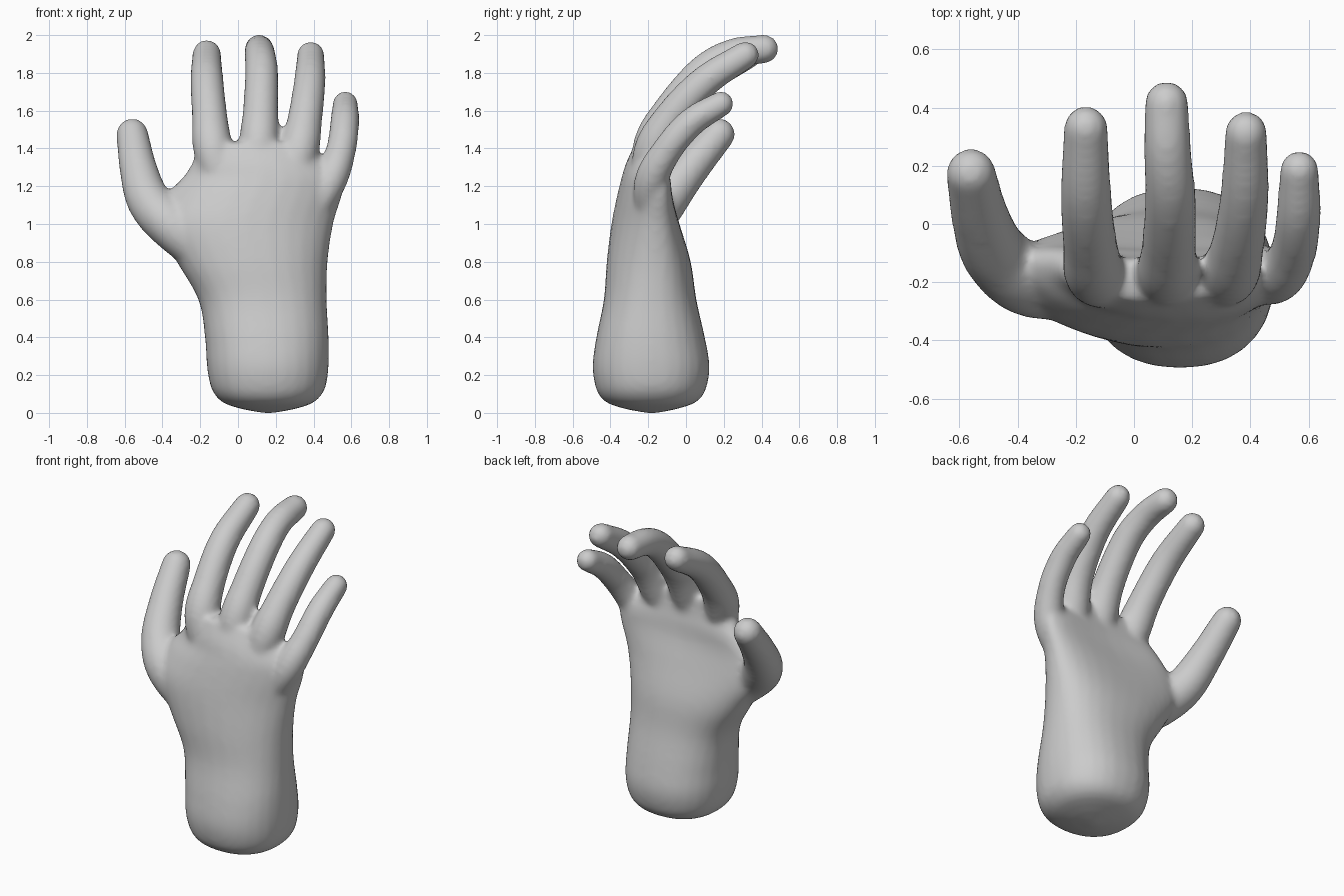
import bpy
import bmesh
import math
from mathutils import Vector

cube = bpy.data.objects.get("Cube")
if cube:
    bpy.data.objects.remove(cube, do_unlink=True)

skin = bpy.data.materials.new("light grey")
skin.use_nodes = True
skin.diffuse_color = (0.6, 0.6, 0.6, 1)
skin.node_tree.nodes["Principled BSDF"].inputs["Base Color"].default_value = (0.6, 0.6, 0.6, 1)

SIDES = 28
bm = bmesh.new()


def loft(rings):
    """Closed skin over a stack of equal rings."""
    rows = [[bm.verts.new(p) for p in ring] for ring in rings]
    for a, b in zip(rows, rows[1:]):
        for i in range(SIDES):
            j = (i + 1) % SIDES
            bm.faces.new((a[i], a[j], b[j], b[i]))
    bm.faces.new(rows[0][::-1])
    bm.faces.new(rows[-1])


def spline(keys, steps=6):
    """Smooth interpolation through keys of any length."""
    keys = [Vector(k) for k in keys]
    pts = [keys[0] * 2 - keys[1]] + keys + [keys[-1] * 2 - keys[-2]]
    out = []
    for a, b, c, d in zip(pts, pts[1:], pts[2:], pts[3:]):
        for s in range(steps):
            t = s / steps
            out.append((b * 2 + (c - a) * t + (a * 2 - b * 5 + c * 4 - d) * t ** 2
                        + (b * 3 - a - c * 3 + d) * t ** 3) / 2)
    return out + [keys[-1]]


def section(z, x0, x1, y0, y1, arch):
    """Rounded cross-section, its sides curling forward to the palm."""
    ring = []
    for i in range(SIDES):
        a = math.tau * i / SIDES
        c, s = math.cos(a), math.sin(a)
        u = math.copysign(abs(c) ** 0.88, c)
        v = math.copysign(abs(s) ** 0.88, s)
        ring.append(((x0 + x1) / 2 + u * (x1 - x0) / 2,
                     (y0 + y1) / 2 + v * (y1 - y0) / 2 + arch * u * u, z))
    return ring


def digit(keys):
    """Tapered tube with a round tip; each key is x, y, z, radius."""
    pts = spline(keys)
    tip, back = pts[-1], pts[-2]
    direction = (tip.xyz - back.xyz).normalized()
    centres = [(p.xyz, p.w) for p in pts]
    for k in range(1, 7):
        a = k * math.pi / 12.5
        centres.append((tip.xyz + direction * tip.w * math.sin(a), tip.w * math.cos(a)))
    rings = []
    for n, (p, r) in enumerate(centres):
        ahead = centres[min(n + 1, len(centres) - 1)][0]
        t = (ahead - centres[max(n - 1, 0)][0]).normalized()
        u = Vector((1, 0, 0))
        u = (u - t * u.dot(t)).normalized()
        v = t.cross(u)
        rings.append([p + r * (u * math.cos(math.tau * i / SIDES)
                               + v * math.sin(math.tau * i / SIDES)) for i in range(SIDES)])
    loft(rings)


# Wrist and palm: z, x range, y range, arch
loft([section(*s) for s in [(0.0, 0.13, 0.19, -0.21, -0.15, 0)] + spline([
    (0.018, 0.03, 0.29, -0.31, -0.06, 0),
    (0.045, -0.06, 0.38, -0.4, 0.03, 0),
    (0.08, -0.11, 0.43, -0.45, 0.08, 0),
    (0.14, -0.145, 0.465, -0.48, 0.11, 0),
    (0.25, -0.165, 0.48, -0.495, 0.125, 0),
    (0.4, -0.175, 0.48, -0.475, 0.1, 0),
    (0.6, -0.21, 0.47, -0.435, 0.055, 0.01),
    (0.8, -0.325, 0.475, -0.42, 0.025, 0.03),
    (1.0, -0.43, 0.505, -0.395, -0.035, 0.06),
    (1.15, -0.38, 0.55, -0.365, -0.08, 0.08),
    (1.25, -0.29, 0.55, -0.34, -0.095, 0.08),
    (1.33, -0.24, 0.46, -0.315, -0.11, 0.05),
    (1.43, -0.18, 0.36, -0.265, -0.12, 0.02)], 4)])

# Thumb
digit([(-0.1, -0.2, 0.78, 0.11), (-0.34, -0.2, 0.98, 0.125), (-0.47, -0.11, 1.12, 0.117),
       (-0.527, 0.02, 1.29, 0.1), (-0.56, 0.175, 1.475, 0.085)])
# Index finger
digit([(-0.06, -0.22, 1.1, 0.06), (-0.13, -0.18, 1.38, 0.103), (-0.15, -0.075, 1.57, 0.094),
       (-0.165, 0.1, 1.765, 0.088), (-0.165, 0.33, 1.9, 0.076)])
# Middle finger
digit([(0.1, -0.23, 1.12, 0.06), (0.11, -0.18, 1.41, 0.102), (0.12, -0.08, 1.6, 0.094),
       (0.125, 0.09, 1.805, 0.088), (0.115, 0.25, 1.9, 0.082), (0.112, 0.415, 1.927, 0.076)])
# Ring finger
digit([(0.25, -0.22, 1.1, 0.06), (0.32, -0.18, 1.37, 0.102), (0.355, -0.08, 1.56, 0.092),
       (0.38, 0.1, 1.755, 0.084), (0.385, 0.315, 1.895, 0.073)])
# Little finger
digit([(0.35, -0.2, 0.95, 0.05), (0.48, -0.19, 1.21, 0.087), (0.545, -0.1, 1.39, 0.08),
       (0.565, 0.03, 1.54, 0.077), (0.568, 0.185, 1.636, 0.068)])

bmesh.ops.recalc_face_normals(bm, faces=bm.faces[:])
mesh = bpy.data.meshes.new("hand")
bm.to_mesh(mesh)
bm.free()
hand = bpy.data.objects.new("hand", mesh)
bpy.context.collection.objects.link(hand)
mesh.materials.append(skin)

# Fuse the parts and soften the webs between the fingers
fuse = hand.modifiers.new("fuse", 'REMESH')
fuse.mode = 'VOXEL'
fuse.voxel_size = 0.016
fuse.use_smooth_shade = True
soften = hand.modifiers.new("soften", 'SMOOTH')
soften.factor = 0.5
soften.iterations = 12
bpy.context.view_layer.objects.active = hand
hand.select_set(True)
bpy.ops.object.modifier_apply(modifier="fuse")
bpy.ops.object.modifier_apply(modifier="soften")
bpy.ops.object.shade_smooth()
